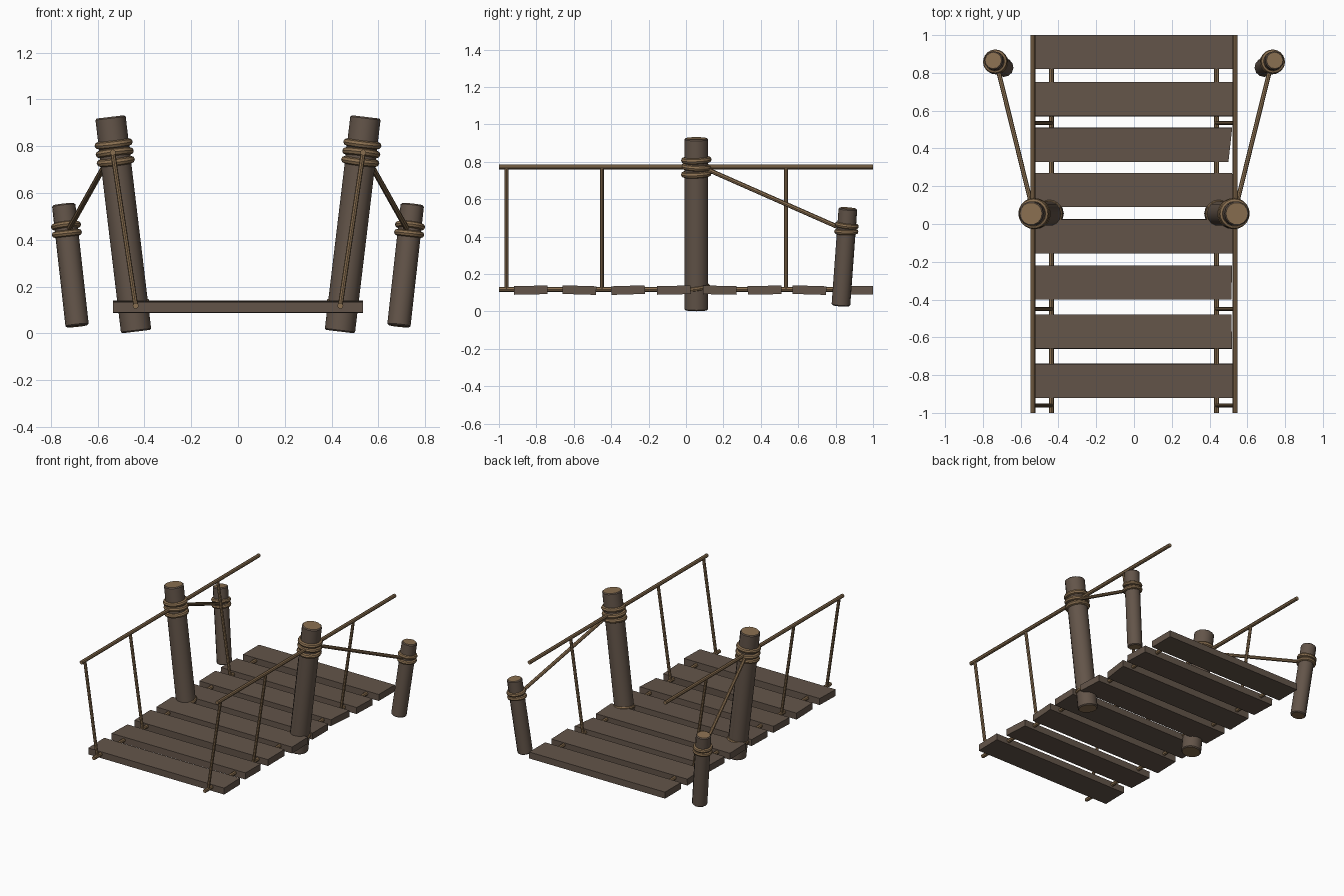
import bpy, bmesh, math
from mathutils import Vector, Matrix

if "Cube" in bpy.data.objects:
    bpy.data.objects.remove(bpy.data.objects["Cube"])

def mat(name, rgb):
    m = bpy.data.materials.new(name)
    m.diffuse_color = (*rgb, 1)
    m.use_nodes = True
    m.node_tree.nodes["Principled BSDF"].inputs["Base Color"].default_value = m.diffuse_color
    return m

WOOD = mat("dark wood", (0.125, 0.090, 0.067))
CAP = mat("cut wood", (0.250, 0.158, 0.080))
ROPE = mat("rope", (0.250, 0.158, 0.080))

def finish(bm, name, mats, smooth=True):
    bmesh.ops.recalc_face_normals(bm, faces=bm.faces)
    me = bpy.data.meshes.new(name)
    bm.to_mesh(me)
    bm.free()
    for m in mats:
        me.materials.append(m)
    ob = bpy.data.objects.new(name, me)
    bpy.context.collection.objects.link(ob)
    if smooth:
        bpy.ops.object.select_all(action='DESELECT')
        ob.select_set(True)
        bpy.context.view_layer.objects.active = ob
        bpy.ops.object.shade_smooth_by_angle(angle=math.radians(40))
    return ob

def frame(a, b):
    # matrix placing local z along a->b, centred midway
    a, b = Vector(a), Vector(b)
    rot = (b - a).to_track_quat('Z', 'Y').to_matrix().to_4x4()
    return Matrix.Translation((a + b) / 2) @ rot, (b - a).length

def rod(name, a, b, r, sides=8):
    m, length = frame(a, b)
    bm = bmesh.new()
    bmesh.ops.create_cone(bm, cap_ends=True, segments=sides, radius1=r, radius2=r,
                          depth=length, matrix=m)
    return finish(bm, name, [ROPE])

def post(name, a, b, r, sides=14):
    # log with chamfered ends and lighter cut faces
    m, length = frame(a, b)
    bm = bmesh.new()
    bmesh.ops.create_cone(bm, cap_ends=True, segments=sides, radius1=r, radius2=r, depth=length)
    rims = [e for e in bm.edges if abs(e.verts[0].co.z - e.verts[1].co.z) < 1e-4]
    bmesh.ops.bevel(bm, geom=rims, offset=0.006, segments=1, affect='EDGES')
    for f in bm.faces:
        f.material_index = 1 if abs(f.normal.z) > 0.95 else 0
    bm.transform(m)
    return finish(bm, name, [WOOD, CAP])

def ring(name, centre, axis, R, r, tilt=0.0, n=20, k=8):
    bm = bmesh.new()
    grid = [[bm.verts.new(((R + r * math.cos(v)) * math.cos(u),
                           (R + r * math.cos(v)) * math.sin(u), r * math.sin(v)))
             for v in (2 * math.pi * j / k for j in range(k))]
            for u in (2 * math.pi * i / n for i in range(n))]
    for i in range(n):
        for j in range(k):
            bm.faces.new((grid[i][j], grid[(i + 1) % n][j],
                          grid[(i + 1) % n][(j + 1) % k], grid[i][(j + 1) % k]))
    rot = Vector(axis).to_track_quat('Z', 'Y').to_matrix().to_4x4()
    bm.transform(Matrix.Translation(centre) @ Matrix.Rotation(tilt, 4, 'X') @ rot)
    return finish(bm, name, [ROPE])

# deck planks: centre y, tilt about x, right end trim at front and back
planks = [(-0.83, 0.02, 0.0, 0.0), (-0.57, -0.03, 0.015, 0.02), (-0.31, 0.03, 0.02, 0.015),
          (-0.065, 0.02, 0.0, 0.0), (0.18, -0.02, 0.01, 0.015), (0.42, 0.02, 0.035, 0.015),
          (0.66, -0.03, 0.0, 0.0), (0.91, 0.0, 0.0, 0.0)]
for i, (y, tilt, trim_f, trim_b) in enumerate(planks):
    bm = bmesh.new()
    bmesh.ops.create_cube(bm, size=1)
    for v in bm.verts:
        trim = (trim_f if v.co.y < 0 else trim_b) if v.co.x > 0 else 0
        v.co = Vector((v.co.x * 1.07 - trim, v.co.y * 0.18, v.co.z * 0.046))
    bm.transform(Matrix.Translation((0, y, 0.114)) @ Matrix.Rotation(tilt, 4, 'X'))
    finish(bm, f"plank_{i + 1}", [WOOD], smooth=False)

for s, side in ((-1, "left"), (1, "right")):
    # main leaning post
    a, b = Vector((s * 0.435, 0.055, 0.008)), Vector((s * 0.545, 0.055, 0.925))
    post(f"main_post_{side}", a, b, 0.065)
    for j, z in enumerate((0.735, 0.772, 0.81)):
        c = a.lerp(b, (z - a.z) / (b.z - a.z))
        ring(f"main_coil_{side}_{j}", c, b - a, 0.066, 0.016, (0.05, -0.05, 0.04)[j])
    ring(f"base_coil_{side}", a.lerp(b, 0.13), b - a, 0.062, 0.012, 0.15)

    # small anchor post
    c, d = Vector((s * 0.687, 0.828, 0.031)), Vector((s * 0.745, 0.866, 0.552))
    post(f"anchor_post_{side}", c, d, 0.05, 12)
    for j, z in enumerate((0.427, 0.46)):
        p = c.lerp(d, (z - c.z) / (d.z - c.z))
        ring(f"anchor_coil_{side}_{j}", p, d - c, 0.051, 0.014, (0.06, -0.05)[j])

    # ropes
    rod(f"handrail_rope_{side}", (s * 0.535, -1, 0.773), (s * 0.535, 1, 0.773), 0.013)
    rod(f"deck_rope_{side}", (s * 0.437, -1, 0.118), (s * 0.437, 1, 0.118), 0.013)
    rod(f"stay_rope_{side}", (s * 0.54, 0.09, 0.77), (s * 0.728, 0.85, 0.435), 0.012)
    for j, y in enumerate((-0.96, -0.45, 0.535)):
        rod(f"hanger_rope_{side}_{j}", (s * 0.437, y, 0.118), (s * 0.535, y, 0.773), 0.0105)
